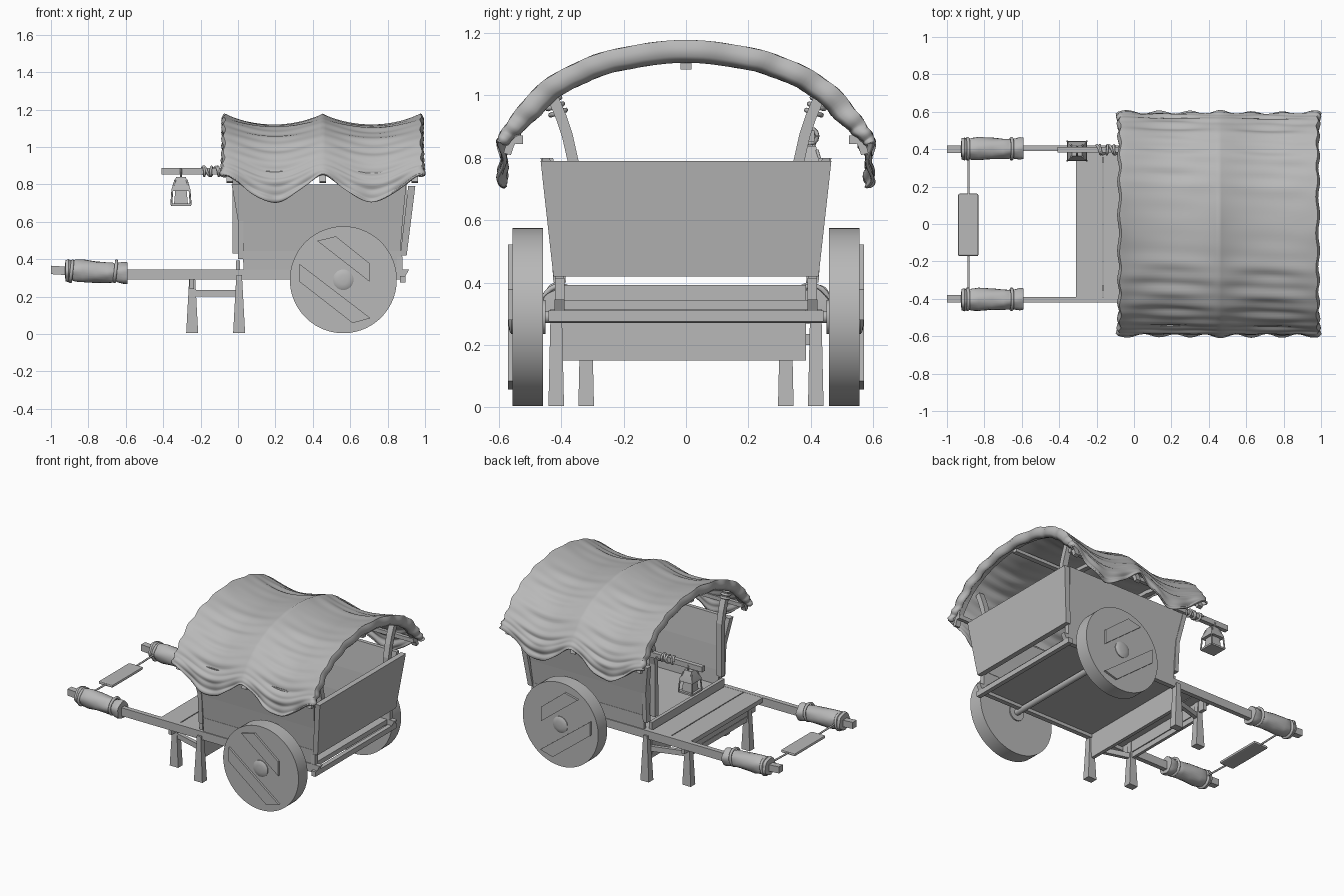
import bpy, bmesh, math
from mathutils import Vector

if "Cube" in bpy.data.objects:
    bpy.data.objects.remove(bpy.data.objects["Cube"])


def mesh_obj(name, verts, faces, smooth=None):
    me = bpy.data.meshes.new(name)
    me.from_pydata([tuple(v) for v in verts], [], faces)
    bm = bmesh.new()
    bm.from_mesh(me)
    bmesh.ops.recalc_face_normals(bm, faces=bm.faces)
    bm.to_mesh(me)
    bm.free()
    ob = bpy.data.objects.new(name, me)
    bpy.context.collection.objects.link(ob)
    if smooth:
        bpy.ops.object.select_all(action='DESELECT')
        ob.select_set(True)
        bpy.context.view_layer.objects.active = ob
        bpy.ops.object.shade_smooth_by_angle(angle=math.radians(smooth))
    return ob


def skin(name, rings, smooth=None):
    """Closed tube through equal-length rings, capped at both ends."""
    n = len(rings[0])
    faces = [(i * n + j, i * n + (j + 1) % n, (i + 1) * n + (j + 1) % n, (i + 1) * n + j)
             for i in range(len(rings) - 1) for j in range(n)]
    faces += [tuple(range(n)), tuple(range((len(rings) - 1) * n, len(rings) * n))]
    return mesh_obj(name, [v for r in rings for v in r], faces, smooth)


def rect(x0, x1, y0, y1, z):
    return [(x0, y0, z), (x1, y0, z), (x1, y1, z), (x0, y1, z)]


def box(name, x0, x1, y0, y1, z0, z1):
    return skin(name, [rect(x0, x1, y0, y1, z0), rect(x0, x1, y0, y1, z1)])


def lathe(name, profile, axis, place, n=24, smooth=35):
    """Revolve (distance, radius) pairs about the x, y or z axis."""
    rings = []
    for d, r in profile:
        ring = []
        for k in range(n):
            a = 2 * math.pi * (k + 0.5) / n
            c, s = r * math.cos(a), r * math.sin(a)
            ring.append(Vector({'x': (d, c, s), 'y': (c, d, s), 'z': (c, s, d)}[axis]) + Vector(place))
        rings.append(ring)
    return skin(name, rings, smooth)


def arch(name, path, x, w, h):
    """Rectangular bar following a path in the yz plane."""
    rings = []
    for i, p in enumerate(path):
        a, b = Vector(path[max(i - 1, 0)]), Vector(path[min(i + 1, len(path) - 1)])
        t = (b - a).normalized()
        n = Vector((-t.y, t.x)) * h / 2
        rings.append([(x + sx * w / 2, p[0] + sn * n.x, p[1] + sn * n.y)
                      for sx, sn in ((-1, -1), (1, -1), (1, 1), (-1, 1))])
    return skin(name, rings)


def rope(name, pts, r, cyclic=False):
    cu = bpy.data.curves.new(name, 'CURVE')
    cu.dimensions = '3D'
    cu.bevel_depth, cu.bevel_resolution = r, 2
    cu.use_fill_caps = True
    sp = cu.splines.new('POLY')
    sp.points.add(len(pts) - 1)
    for p, c in zip(sp.points, pts):
        p.co = (*c, 1)
    sp.use_cyclic_u = cyclic
    ob = bpy.data.objects.new(name, cu)
    bpy.context.collection.objects.link(ob)
    return ob


def spline(pts, u):
    """Catmull-Rom sample, u in 0..1, mirrored at the ridge (y = 0)."""
    pts = [(-pts[1][0], pts[1][1])] + pts + [pts[-1]]
    f = u * (len(pts) - 3)
    i = min(int(f), len(pts) - 4)
    t = f - i
    p = [Vector(q) for q in pts[i:i + 4]]
    return 0.5 * (2 * p[1] + (p[2] - p[0]) * t + (2 * p[0] - 5 * p[1] + 4 * p[2] - p[3]) * t ** 2
                  + (3 * p[1] - p[0] - 3 * p[2] + p[3]) * t ** 3)


# canopy cloth: sags between three hoops, rolls over at both ends
hoop = [(0, 1.173), (.2, 1.15), (.35, 1.102), (.47, 1.03), (.545, .945), (.582, .89), (.597, .85)]
sag = [(0, 1.115), (.2, 1.098), (.35, 1.05), (.47, .97), (.545, .87), (.58, .79), (.585, .705)]
NX, NV = 72, 120
rows = [(0, .065, .012), (0, .045, -.006), (0, .02, -.01)]
rows += [(i / NX, 0, 0) for i in range(NX + 1)]
rows += [(1, .02, .01), (1, .045, .006), (1, .065, -.012)]
verts = []
for u, inset, dx in rows:
    f = (u * 2) % 1
    top, low = (4 * f * (1 - f)) ** .9, math.sin(math.pi * f) ** 1.5
    for j in range(NV + 1):
        v = j / NV * 2 - 1
        a = abs(v)
        t = top + (low - top) * min(1, a * 1.3)
        p = spline(hoop, a).lerp(spline(sag, a), t)
        fold = (.004 * math.sin(a * 34 + 2.5 * t + 3 * v) + .003 * math.sin(v * 71 + 4 * u)) * (.3 + t) * min(1, a * 4)
        flap = .01 * math.sin(u * 40) * max(0, a - .8) / .2
        edge = .005 * math.sin(v * 39) + .022 * max(0, a - .55)
        x = -.07 + 1.045 * u + dx + (edge if u > .5 else -edge) * abs(2 * u - 1) ** 8
        n = (p - Vector((0, .6))).normalized()
        p = p + n * (fold + flap - inset * (1 - .6 * max(0, a - .6) / .4))
        verts.append((x, math.copysign(p.x, v), p.y))
W = NV + 1
cloth = mesh_obj('canopy_cloth', verts, [(i * W + j, (i + 1) * W + j, (i + 1) * W + j + 1, i * W + j + 1)
                                        for i in range(len(rows) - 1) for j in range(NV)], 60)
m = cloth.modifiers.new('thickness', 'SOLIDIFY')
m.thickness, m.offset = .01, 0

# hoops and ridge pole under the cloth
for k, x in enumerate((-.045, .4525, .945)):
    path = [(math.copysign(p.x, j) * .96, p.y - .038) for j, p in
            ((j, spline(hoop, abs(j) / 14)) for j in range(-14, 15))]
    arch(f'canopy_hoop_{k}', path, x, .035, .025)
box('ridge_pole', -.05, .96, -.017, .017, 1.083, 1.105)

for s, side in ((-1, 'right'), (1, 'left')):
    # canopy rails, posts and lashings
    box(f'canopy_rail_{side}', -.06, .965, s * .535 - .012, s * .535 + .012, .845, .872)
    for x, end in ((-.01, 'front'), (.88, 'rear')):
        arch(f'{end}_post_{side}', [(s * y, z) for y, z in
             ((.36, .43), (.362, .79), (.38, .87), (.40, .93), (.427, .995))], x, .04, .035)
    for k in range(3):
        y, z = s * (.41 + .009 * k), .945 + .02 * k
        rope(f'post_lashing_{side}_{k}', [(-.01 + .026 * math.cos(a), y + .024 * math.sin(a),
             z - s * .008 * math.sin(a)) for a in [q * math.pi / 6 for q in range(12)]], .008, True)

    # flared side walls with framed front edge
    def wall(name, levels, th=.026):
        skin(name, [rect(x0, x1, s * y, s * (y - th), z) for x0, x1, y, z in levels])
    wall(f'side_lower_board_{side}', [(.03, .87, .415, .345), (.025, .875, .42, .443)])
    wall(f'side_upper_board_{side}', [(.025, .868, .418, .443), (.01, .88, .434, .6), (-.035, .9, .462, .8)])
    wall(f'side_front_edge_{side}', [(0, .03, .425, .40), (0, .03, .438, .605), (-.034, -.004, .466, .8)], .04)
    box(f'tailgate_stub_{side}', .85, .88, s * .405 - .015, s * .405 + .015, .30, .415)

    # shaft with slanted tail
    y0, y1 = s * .405 - .016, s * .405 + .016
    skin(f'shaft_{side}', [[(x, y0, .29), (x, y1, .29), (X, y1, .346), (X, y0, .346)]
                           for x, X in ((-.65, -.65), (.885, .915))])
    skin(f'shaft_tip_{side}', [[(x, s * .4 - .021, z), (x, s * .4 + .021, z),
                                (x, s * .4 + .021, z + .045), (x, s * .4 - .021, z + .045)]
                               for x, z in ((-1, .32), (-.6, .295))])
    # padded cloth grip tied at both ends
    prof = [(-.925, .03), (-.922, .056), (-.905, .061), (-.89, .05), (-.87, .058), (-.83, .061), (-.76, .057),
            (-.70, .054), (-.67, .053), (-.655, .046), (-.64, .053), (-.61, .059), (-.592, .057), (-.59, .03)]
    grip = lathe(f'grip_{side}', prof, 'x', (0, s * .403, 0), 28, 50)
    for v in grip.data.vertices:
        ang = math.atan2(v.co.z, v.co.y - s * .403)
        k = 1 + .05 * math.sin(5 * ang + v.co.x * 30)
        v.co.y = s * .403 + (v.co.y - s * .403) * k
        v.co.z = v.co.z * k + .34 - (v.co.x + .92) * .05
    for k, x in enumerate((-.89, -.655)):
        rope(f'grip_tie_{side}_{k}', [(x + .006 * math.sin(a), s * .403 + .055 * math.cos(a),
             .335 + .055 * math.sin(a)) for a in [q * math.pi / 10 for q in range(20)]], .009, True)

    # pull rope
    rope(f'pull_rope_{side}', [(-.885, s * .36, .335), (-.885, s * .15, .33)], .006)

    # splayed legs and stretchers
    for nm, x, y in (('front_leg', -.245, .32), ('rear_leg', .006, .416)):
        y *= s
        skin(f'{nm}_{side}', [rect(x - .032, x + .032, y - .025, y + .025, 0.005),
                              rect(x - .015, x + .015, y - .018, y + .018, .315)])
    skin(f'leg_stretcher_{side}', [[(x, y - .013, .2), (x, y + .013, .2), (x, y + .013, .235),
                                    (x, y - .013, .235)] for x, y in ((-.24, s * .32), (0, s * .39))])

    # solid wheel with battens and hub
    c = (.563, 0, .29)
    lathe(f'wheel_{side}', [(s * .458, .286), (s * .556, .286)], 'y', c, 64)
    lathe(f'hub_{side}', [(s * .45, .055), (s * .560, .055), (s * .566, .045), (s * .569, .025), (s * .57, .004)],
          'y', c, 28)
    battens = {'upper': [(-.14, .208), (-.04, .232), (.14, .088), (.14, -.01)],
               'lower': [(-.235, .085), (-.235, -.01), (.05, -.232), (.145, -.205)]}
    for nm, pts in battens.items():
        skin(f'wheel_batten_{nm}_{side}', [[(c[0] + a, s * y, c[2] + b) for a, b in pts] for y in (.55, .57)])

# axle
lathe('axle', [(-.47, .02), (.47, .02)], 'y', (.563, 0, .29), 16)

# pull pad
pad = box('pull_pad', -.94, -.832, -.172, .162, .32, .34)
b = pad.modifiers.new('bevel', 'BEVEL')
b.width, b.segments = .008, 2

# cart floor and cross bars
box('cart_floor', .01, .86, -.392, .392, .312, .344)
box('rear_crossbar', .865, .895, -.44, .44, .275, .31)
box('step_board', -.012, .012, -.40, .385, .15, .392)

# front bench: two boards, apron and lower bar
box('bench_board_front', -.31, -.168, -.412, .405, .315, .345)
box('bench_board_back', -.162, -.02, -.412, .405, .315, .345)
box('bench_apron', -.258, -.234, -.385, .385, .24, .315)
box('bench_lower_bar', -.255, -.235, -.33, .33, .2, .235)

# leaning tailgate
skin('tailgate', [rect(.867, .902, -.425, .425, .42), rect(.91, .948, -.466, .466, .79)])

# lantern pole lashed to the front post
box('lantern_pole', -.41, .04, .382, .412, .852, .888)
coil = [(-.2 + .12 * q / 60 + .01 * math.sin(q / 3), .397 + .024 * math.cos(q * math.pi / 6),
         .87 + .024 * math.sin(q * math.pi / 6)) for q in range(61)]
rope('pole_lashing', coil, .007)

# lantern
L = (-.305, .39, 0)
lathe('lantern_base', [(.685, .075), (.697, .075)], 'z', L, 4, 20)
lathe('lantern_glass', [(.697, .052), (.775, .042)], 'z', L, 4, 20)
lathe('lantern_roof', [(.765, .072), (.778, .070), (.825, .042), (.838, .038)], 'z', L, 4, 20)
rope('lantern_ring', [(L[0], L[1] + .024 * math.cos(q * math.pi / 8), .855 + .028 * math.sin(q * math.pi / 8))
                      for q in range(16)], .005, True)
for k in range(4):
    sx, sy = (-1, 1)[k % 2], (-1, 1)[k // 2]
    rope(f'lantern_wire_{k}', [(L[0] + sx * r, L[1] + sy * r, z) for r, z in
                               ((.03, .825), (.046, .77), (.052, .69))], .005)

# one dark grey for every part
grey = bpy.data.materials.new('dark_grey')
grey.diffuse_color = (.48, .48, .48, 1)
grey.use_nodes = True
grey.node_tree.nodes["Principled BSDF"].inputs["Base Color"].default_value = grey.diffuse_color
for ob in bpy.context.collection.objects:
    ob.data.materials.append(grey)
